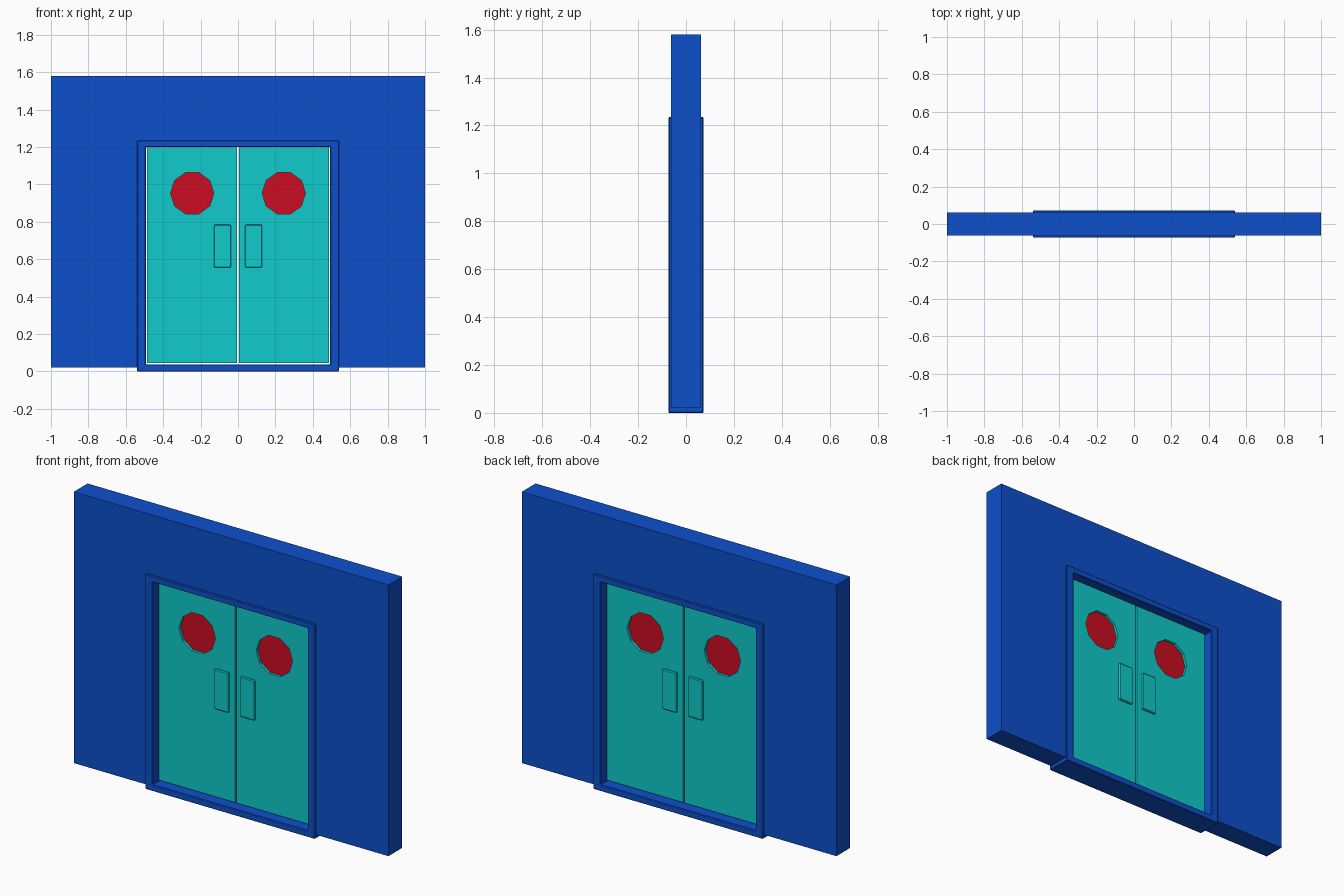
import bpy, bmesh, math

old = bpy.data.objects.get("Cube")
if old:
    bpy.data.objects.remove(old, do_unlink=True)


def material(name, rgb):
    m = bpy.data.materials.new(name)
    m.use_nodes = True
    m.diffuse_color = (*rgb, 1)
    m.node_tree.nodes["Principled BSDF"].inputs["Base Color"].default_value = (*rgb, 1)
    return m


BLUE = material("blue paint", (0.004, 0.08, 0.6))
TEAL = material("teal paint", (0.005, 0.6, 0.6))
RED = material("red glass", (0.6, 0.004, 0.016))


def rect(x0, x1, z0, z1):
    return [(x0, z0), (x1, z0), (x1, z1), (x0, z1)]


def ring(cx, cz, r, sides=10):
    return [(cx + r * math.cos(math.tau * i / sides),
             cz + r * math.sin(math.tau * i / sides)) for i in range(sides)]


def slab(name, loops, y0, y1, mat, bevel=0):
    """Extrude outlines (the first is the outside, others are holes) from y0 to y1."""
    bm = bmesh.new()
    edges = []
    for loop in loops:
        vs = [bm.verts.new((x, y0, z)) for x, z in loop]
        edges += [bm.edges.new((a, b)) for a, b in zip(vs, vs[1:] + vs[:1])]
    bmesh.ops.triangle_fill(bm, edges=edges, use_beauty=True)
    out = bmesh.ops.extrude_face_region(bm, geom=bm.faces[:], use_keep_orig=True)
    moved = [g for g in out["geom"] if isinstance(g, bmesh.types.BMVert)]
    bmesh.ops.translate(bm, verts=moved, vec=(0, y1 - y0, 0))
    bmesh.ops.recalc_face_normals(bm, faces=bm.faces[:])
    mesh = bpy.data.meshes.new(name)
    bm.to_mesh(mesh)
    bm.free()
    mesh.materials.append(mat)
    ob = bpy.data.objects.new(name, mesh)
    bpy.context.collection.objects.link(ob)
    if bevel:
        mod = ob.modifiers.new("Bevel", "BEVEL")
        mod.width = bevel
        mod.segments = 1
        mod.limit_method = "ANGLE"
    return ob


# Wall with the doorway left open at the bottom
slab("wall", [[(-1, 0.022), (-0.515, 0.022), (-0.515, 1.215), (0.515, 1.215),
               (0.515, 0.022), (1, 0.022), (1, 1.58), (-1, 1.58)]],
     -0.0625, 0.0625, BLUE)

# Frame all around the doorway, standing proud of both wall faces
slab("door_frame", [rect(-0.54, 0.54, 0, 1.235), rect(-0.492, 0.492, 0.038, 1.2)],
     -0.0735, 0.0735, BLUE, bevel=0.004)

# Two door leaves with round windows and push plates on both faces
DOOR = 0.02
for side, s in (("left", 1), ("right", -1)):
    def mirrored(loop):
        return [(s * x, z) for x, z in loop]

    window = mirrored(ring(0.245, 0.953, 0.116))
    slab(side + "_door", [mirrored(rect(0.005, 0.487, 0.045, 1.198)), window],
         -DOOR, DOOR, TEAL)
    slab(side + "_window", [window], -0.004, 0.004, RED)
    for face, f in (("front", -1), ("back", 1)):
        slab(f"{side}_push_plate_{face}", [mirrored(rect(0.038, 0.128, 0.555, 0.785))],
             f * DOOR, f * (DOOR + 0.015), TEAL, bevel=0.004)
